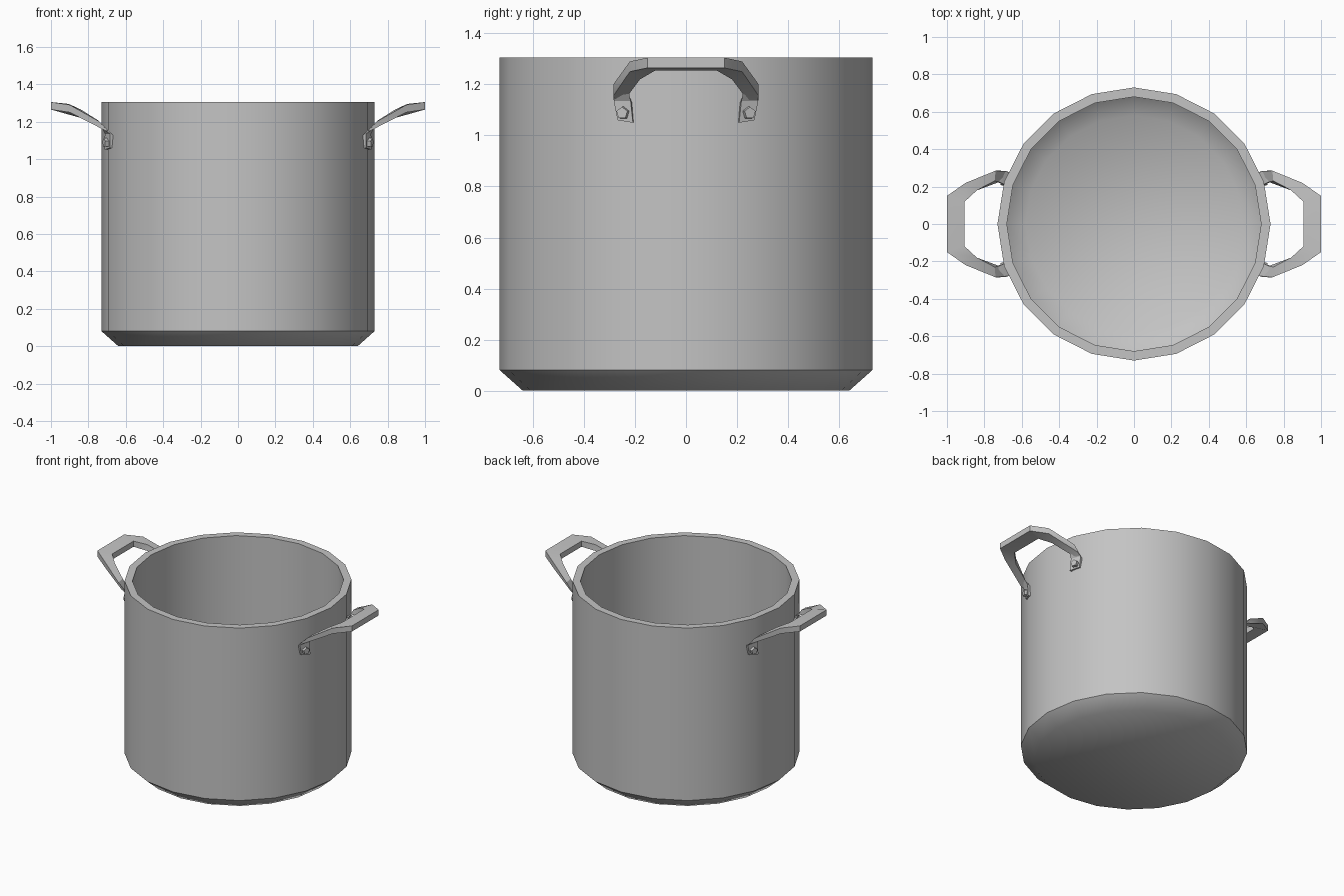
import bpy, bmesh, math
from mathutils import Vector, Matrix

cube = bpy.data.objects.get("Cube")
if cube:
    bpy.data.objects.remove(cube)

steel = bpy.data.materials.new("brushed steel")
steel.use_nodes = True
colour = (0.55, 0.55, 0.55, 1)
steel.diffuse_color = colour
steel.node_tree.nodes["Principled BSDF"].inputs["Base Color"].default_value = colour


def finish(name, bm, angle):
    bmesh.ops.recalc_face_normals(bm, faces=bm.faces[:])
    mesh = bpy.data.meshes.new(name)
    bm.to_mesh(mesh)
    bm.free()
    mesh.materials.append(steel)
    obj = bpy.data.objects.new(name, mesh)
    bpy.context.collection.objects.link(obj)
    bpy.ops.object.select_all(action='DESELECT')
    obj.select_set(True)
    bpy.context.view_layer.objects.active = obj
    bpy.ops.object.shade_smooth_by_angle(angle=math.radians(angle))
    return obj


def loft(bm, rings):
    """Skin a list of closed rings and cap both ends."""
    loops = [[bm.verts.new(p) for p in ring] for ring in rings]
    for a, b in zip(loops, loops[1:]):
        n = len(a)
        for i in range(n):
            j = (i + 1) % n
            bm.faces.new((a[i], a[j], b[j], b[i]))
    bm.faces.new(loops[0])
    bm.faces.new(loops[-1])


# Pot: outer base, wall, rim, inner wall and floor
SIDES = 20
profile = [(0.64, 0), (0.73, 0.08), (0.73, 1.305), (0.68, 1.305),
           (0.68, 0.13), (0.58, 0.05)]
bm = bmesh.new()
turns = [math.tau * i / SIDES for i in range(SIDES)]
loft(bm, [[(r * math.cos(t), r * math.sin(t), z) for t in turns] for r, z in profile])
finish("pot_body", bm, 45)

# Handle strap stations: outer, inner, inner underside, outer underside
half = [
    [(1.0, .15, 1.305), (.905, .12, 1.295), (.905, .12, 1.255), (1.0, .15, 1.265)],
    [(.90, .22, 1.29), (.84, .18, 1.265), (.84, .18, 1.22), (.90, .22, 1.25)],
    [(.74, .285, 1.20), (.745, .23, 1.205), (.72, .225, 1.16), (.715, .285, 1.155)],
    [(.685, .283, 1.135), (.712, .217, 1.135), (.69, .21, 1.125), (.665, .277, 1.125)],
    [(.685, .268, 1.06), (.715, .208, 1.05), (.695, .205, 1.05), (.67, .265, 1.06)],
]
mirrored = [[(x, -y, z) for x, y, z in ring] for ring in half]

for side, label in ((1, "left"), (-1, "right")):
    flip = Matrix.Diagonal((side, 1, 1, 1))
    bm = bmesh.new()
    loft(bm, half[::-1] + mirrored)
    bm.transform(flip)
    finish(label + "_handle", bm, 30)

    # Rivets: five-sided heads on the handle feet
    bm = bmesh.new()
    for s in (1, -1):
        out = Vector((0.94, 0.34 * s, 0))
        place = Matrix.Translation((0.7, 0.245 * s, 1.088)) @ out.to_track_quat('Z', 'Y').to_matrix().to_4x4()
        bmesh.ops.create_cone(bm, cap_ends=True, segments=5, radius1=0.027,
                              radius2=0.024, depth=0.036, matrix=place)
    bm.transform(flip)
    finish(label + "_rivets", bm, 30)
